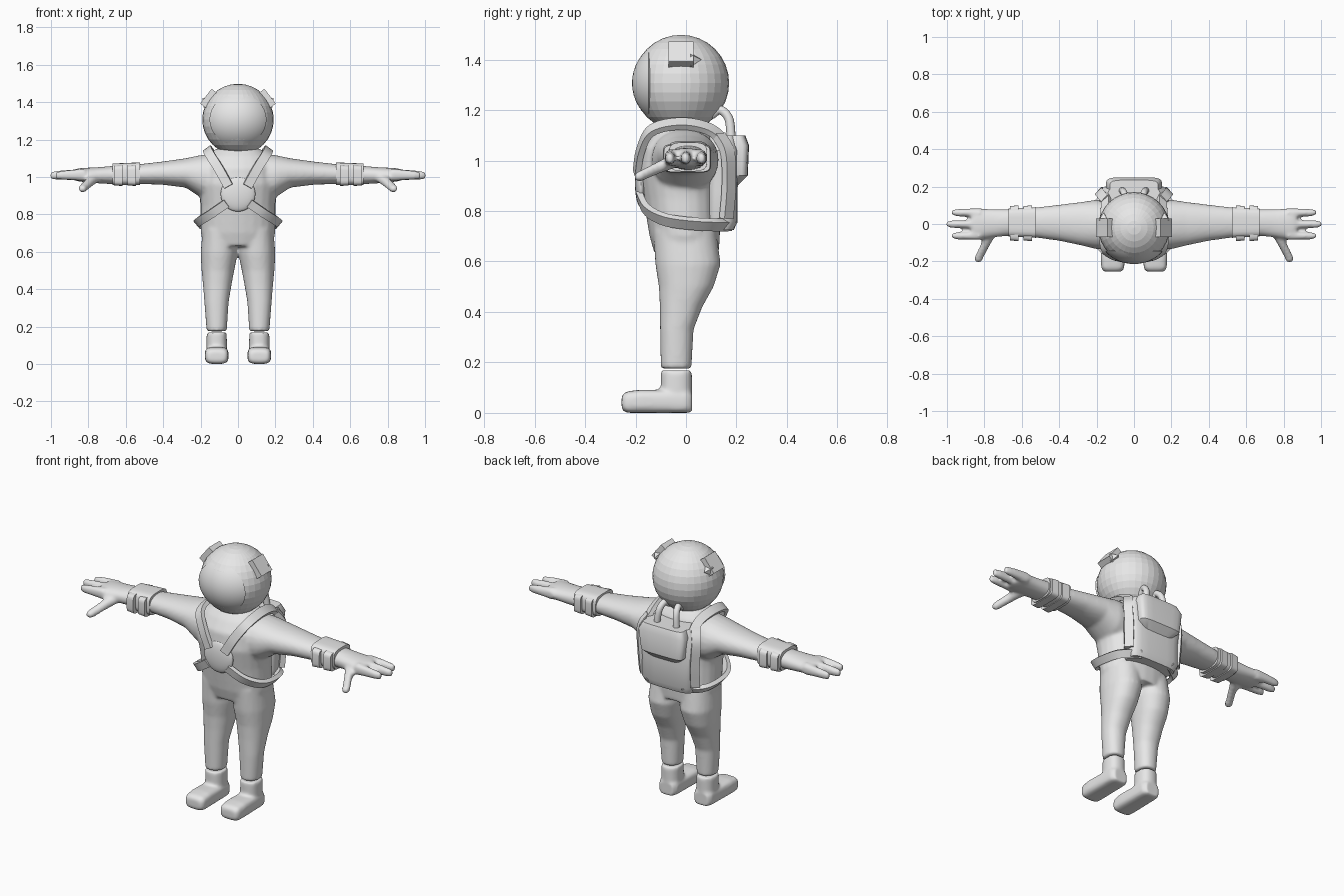
import bpy, bmesh, math
from mathutils import Vector, Matrix

cube = bpy.data.objects.get("Cube")
if cube:
    bpy.data.objects.remove(cube, do_unlink=True)

GREY = (0.8, 0.8, 0.8, 1)
suit = bpy.data.materials.new("suit_grey")
suit.use_nodes = True
suit.diffuse_color = GREY
suit.node_tree.nodes["Principled BSDF"].inputs["Base Color"].default_value = GREY


def finish(name, bm, smooth=True, mirror=False, voxel=0, bevel=0):
    """Turn a bmesh into an object, with optional mirror, fusing and bevel."""
    bmesh.ops.recalc_face_normals(bm, faces=bm.faces)
    mesh = bpy.data.meshes.new(name)
    bm.to_mesh(mesh)
    bm.free()
    mesh.materials.append(suit)
    ob = bpy.data.objects.new(name, mesh)
    bpy.context.collection.objects.link(ob)
    if smooth:
        bpy.ops.object.select_all(action='DESELECT')
        ob.select_set(True)
        bpy.context.view_layer.objects.active = ob
        bpy.ops.object.shade_smooth_by_angle(angle=math.radians(40))
    if bevel:
        mod = ob.modifiers.new("bevel", 'BEVEL')
        mod.width, mod.segments = bevel, 2
    if voxel:
        mod = ob.modifiers.new("fuse", 'REMESH')
        mod.mode, mod.voxel_size, mod.use_smooth_shade = 'VOXEL', voxel, True
        mod = ob.modifiers.new("soften", 'SMOOTH')
        mod.factor, mod.iterations = 0.5, 8
    if mirror:
        mod = ob.modifiers.new("mirror", 'MIRROR')
        mod.use_mirror_merge = False
    return ob


def loft(bm, axis, rows, power=2.2, sides=24, flip=1):
    """Skin closed rings; a row is (position, a_min, a_max, b_min, b_max)."""
    rings = []
    for t, a0, a1, b0, b1 in rows:
        ring = []
        for i in range(sides):
            ang = math.tau * (i + 0.5) / sides
            c, s = math.cos(ang), math.sin(ang)
            a = (a0 + a1) / 2 + (a1 - a0) / 2 * math.copysign(abs(c) ** (2 / power), c)
            b = (b0 + b1) / 2 + (b1 - b0) / 2 * math.copysign(abs(s) ** (2 / power), s)
            p = {'x': (t, a, b), 'y': (a, t, b), 'z': (a, b, t)}[axis]
            ring.append(bm.verts.new((p[0] * flip, p[1], p[2])))
        rings.append(ring)
    for r, q in zip(rings, rings[1:]):
        for i in range(sides):
            j = (i + 1) % sides
            bm.faces.new((r[i], r[j], q[j], q[i]))
    bm.faces.new(rings[0])
    bm.faces.new(rings[-1])


def spline(points, steps=6):
    """Catmull-Rom samples through the points."""
    pts = [Vector(p) for p in points]
    pts = [2 * pts[0] - pts[1]] + pts + [2 * pts[-1] - pts[-2]]
    out = []
    for a, b, c, d in zip(pts, pts[1:], pts[2:], pts[3:]):
        for k in range(steps):
            t = k / steps
            out.append((2 * b + (c - a) * t + (2 * a - 5 * b + 4 * c - d) * t ** 2
                        + (3 * b - a - 3 * c + d) * t ** 3) / 2)
    return out + [pts[-2]]


def sweep(name, points, width, thick, sides=4, centre=(0, 0, 0.93)):
    """Sweep a section along a path, its face turned away from the centre."""
    bm = bmesh.new()
    path, rings = spline(points), []
    for i, p in enumerate(path):
        tangent = (path[min(i + 1, len(path) - 1)] - path[max(i - 1, 0)]).normalized()
        across = tangent.cross(p - Vector(centre)).normalized()
        out = across.cross(tangent)
        grow = math.sqrt(2) if sides == 4 else 1
        angles = [math.tau * (k + 0.5) / sides for k in range(sides)]
        rings.append([bm.verts.new(p + grow * (across * math.cos(g) * width / 2
                      + out * math.sin(g) * thick / 2)) for g in angles])
    for r, q in zip(rings, rings[1:]):
        for k in range(sides):
            j = (k + 1) % sides
            bm.faces.new((r[k], r[j], q[j], q[k]))
    bm.faces.new(rings[0])
    bm.faces.new(rings[-1])
    return finish(name, bm, mirror=True)


# Suit body: torso, legs, arms and hands fused into one soft skin
bm = bmesh.new()
loft(bm, 'z', [(0.63, -0.18, 0.18, -0.125, 0.13), (0.7, -0.2, 0.2, -0.145, 0.135),
               (0.85, -0.2, 0.2, -0.17, 0.135), (0.96, -0.21, 0.21, -0.19, 0.135),
               (1.05, -0.2, 0.2, -0.18, 0.13), (1.11, -0.17, 0.17, -0.14, 0.11),
               (1.15, -0.12, 0.12, -0.1, 0.08)])
for side in (1, -1):
    loft(bm, 'z', [(0.175, 0.06, 0.168, -0.1, 0.022), (0.33, 0.05, 0.18, -0.103, 0.03),
                   (0.42, 0.035, 0.187, -0.104, 0.065), (0.5, 0.02, 0.195, -0.108, 0.11),
                   (0.59, 0.002, 0.2, -0.122, 0.138), (0.72, 0.002, 0.19, -0.13, 0.12)],
         flip=side)
    loft(bm, 'x', [(0.1, -0.14, 0.12, 0.86, 1.13), (0.2, -0.135, 0.13, 0.89, 1.117),
                   (0.28, -0.115, 0.118, 0.943, 1.1), (0.4, -0.09, 0.103, 0.958, 1.083),
                   (0.53, -0.072, 0.088, 0.963, 1.068), (0.68, -0.064, 0.08, 0.962, 1.058),
                   (0.75, -0.072, 0.08, 0.966, 1.052), (0.84, -0.083, 0.083, 0.974, 1.048),
                   (0.87, -0.075, 0.075, 0.98, 1.042)], flip=side)
    for y, tip in ((0.061, 0.975), (-0.001, 1.004), (-0.063, 0.975)):
        loft(bm, 'x', [(0.82, y - 0.023, y + 0.023, 0.978, 1.046),
                       (tip - 0.03, y - 0.02, y + 0.02, 0.984, 1.034),
                       (tip, y - 0.014, y + 0.014, 0.99, 1.026)], sides=12, flip=side)
    loft(bm, 'y', [(-0.03, 0.72, 0.8, 0.975, 1.035), (-0.11, 0.768, 0.82, 0.946, 0.998),
                   (-0.18, 0.805, 0.855, 0.916, 0.962), (-0.205, 0.815, 0.85, 0.92, 0.95)],
         sides=12, flip=side)
finish("suit_body", bm, voxel=0.009)

# Boots
bm = bmesh.new()
loft(bm, 'z', [(0.01, 0.058, 0.168, -0.1, 0.024), (0.168, 0.06, 0.168, -0.1, 0.024)], 2.4)
loft(bm, 'y', [(-0.255, 0.065, 0.162, 0.012, 0.07), (-0.235, 0.052, 0.175, 0, 0.085),
               (-0.18, 0.05, 0.178, 0, 0.092), (0, 0.055, 0.172, 0, 0.09),
               (0.024, 0.07, 0.158, 0, 0.08)], 3.5)
finish("boots", bm, mirror=True, voxel=0.008)

# Faceted helmet with a ringed visor
HEAD = Matrix.Translation((0, -0.02, 1.307))
bm = bmesh.new()
bmesh.ops.create_uvsphere(bm, u_segments=32, v_segments=16, radius=0.191, matrix=HEAD)
finish("helmet", bm, smooth=False)

bm = bmesh.new()
turn = HEAD @ Matrix.Diagonal((1.05, 1, 0.95, 1)) @ Matrix.Rotation(math.pi / 2, 4, 'X')
bmesh.ops.create_uvsphere(bm, u_segments=32, v_segments=24, radius=0.194)
bmesh.ops.bisect_plane(bm, geom=bm.verts[:] + bm.edges[:] + bm.faces[:],
                       plane_co=(0, 0, 0.128), plane_no=(0, 0, 1), clear_inner=True)
rim = [e for e in bm.edges if e.is_boundary]
edge = bmesh.ops.extrude_edge_only(bm, edges=rim)["geom"]
for v in edge:
    if isinstance(v, bmesh.types.BMVert):
        v.co *= 0.95
bmesh.ops.transform(bm, matrix=turn, verts=bm.verts)
finish("visor", bm)

# Lamp boxes on the helmet, each with a pointed back
bm = bmesh.new()
tilt = Matrix.Translation((0.15, -0.02, 1.415)) @ Matrix.Rotation(math.radians(-38), 4, 'Y')
bmesh.ops.create_cube(bm, size=1, matrix=tilt @ Matrix.Diagonal((0.055, 0.1, 0.1, 1)))
bmesh.ops.create_cone(bm, cap_ends=True, segments=4, radius1=0.035, radius2=0, depth=0.045,
                      matrix=tilt @ Matrix.Translation((0, 0.06, -0.02))
                      @ Matrix.Rotation(-math.pi / 2, 4, 'X'))
finish("helmet_lamps", bm, smooth=False, mirror=True)

# Wrist cuffs with two bands each
bm = bmesh.new()
loft(bm, 'x', [(0.525, -0.074, 0.09, 0.957, 1.078), (0.672, -0.068, 0.084, 0.957, 1.072)], 4)
for x in (0.545, 0.618):
    loft(bm, 'x', [(x, -0.092, 0.1, 0.952, 1.066),
                   (x + 0.045, -0.088, 0.096, 0.954, 1.062)], 6)
finish("wrist_cuffs", bm, mirror=True)

# Backpack with a raised upper pouch
bm = bmesh.new()
loft(bm, 'z', [(0.725, -0.15, 0.15, 0.08, 0.19), (0.76, -0.165, 0.165, 0.08, 0.205),
               (0.88, -0.165, 0.165, 0.08, 0.205), (1.04, -0.185, 0.185, 0.08, 0.21),
               (1.1, -0.14, 0.14, 0.09, 0.2)], 4, 20)
loft(bm, 'z', [(0.9, -0.09, 0.09, 0.15, 0.205), (0.94, -0.135, 0.135, 0.15, 0.245),
               (1.06, -0.15, 0.15, 0.15, 0.25), (1.1, -0.13, 0.13, 0.14, 0.235)], 5, 20)
finish("backpack", bm)

# Harness: shoulder straps, waist straps, pack side straps and chest disc
sweep("shoulder_straps", [(0.05, -0.195, 0.95), (0.1, -0.18, 1.04), (0.15, -0.135, 1.12),
                          (0.16, -0.02, 1.146), (0.15, 0.09, 1.125), (0.15, 0.16, 1.07)],
      0.05, 0.024)
sweep("waist_straps", [(0.06, -0.185, 0.86), (0.14, -0.155, 0.805), (0.2, -0.09, 0.768),
                       (0.213, 0, 0.752), (0.19, 0.11, 0.745), (0.1, 0.185, 0.745)],
      0.046, 0.024)
sweep("pack_side_straps", [(0.15, 0.13, 1.1), (0.18, 0.165, 1.03), (0.175, 0.17, 0.9),
                           (0.17, 0.16, 0.77)], 0.05, 0.03)
bm = bmesh.new()
bmesh.ops.create_uvsphere(bm, u_segments=32, v_segments=16, radius=0.093,
                          matrix=Matrix.Translation((0, -0.178, 0.908))
                          @ Matrix.Diagonal((1, 0.26, 1, 1)))
finish("chest_disc", bm)

# Air hoses from the helmet to the pack
sweep("air_hoses", [(0.04, 0.1, 1.18), (0.045, 0.135, 1.2), (0.055, 0.17, 1.165),
                    (0.065, 0.18, 1.08)], 0.036, 0.036, sides=12, centre=(0, 0.1, 1.1))
